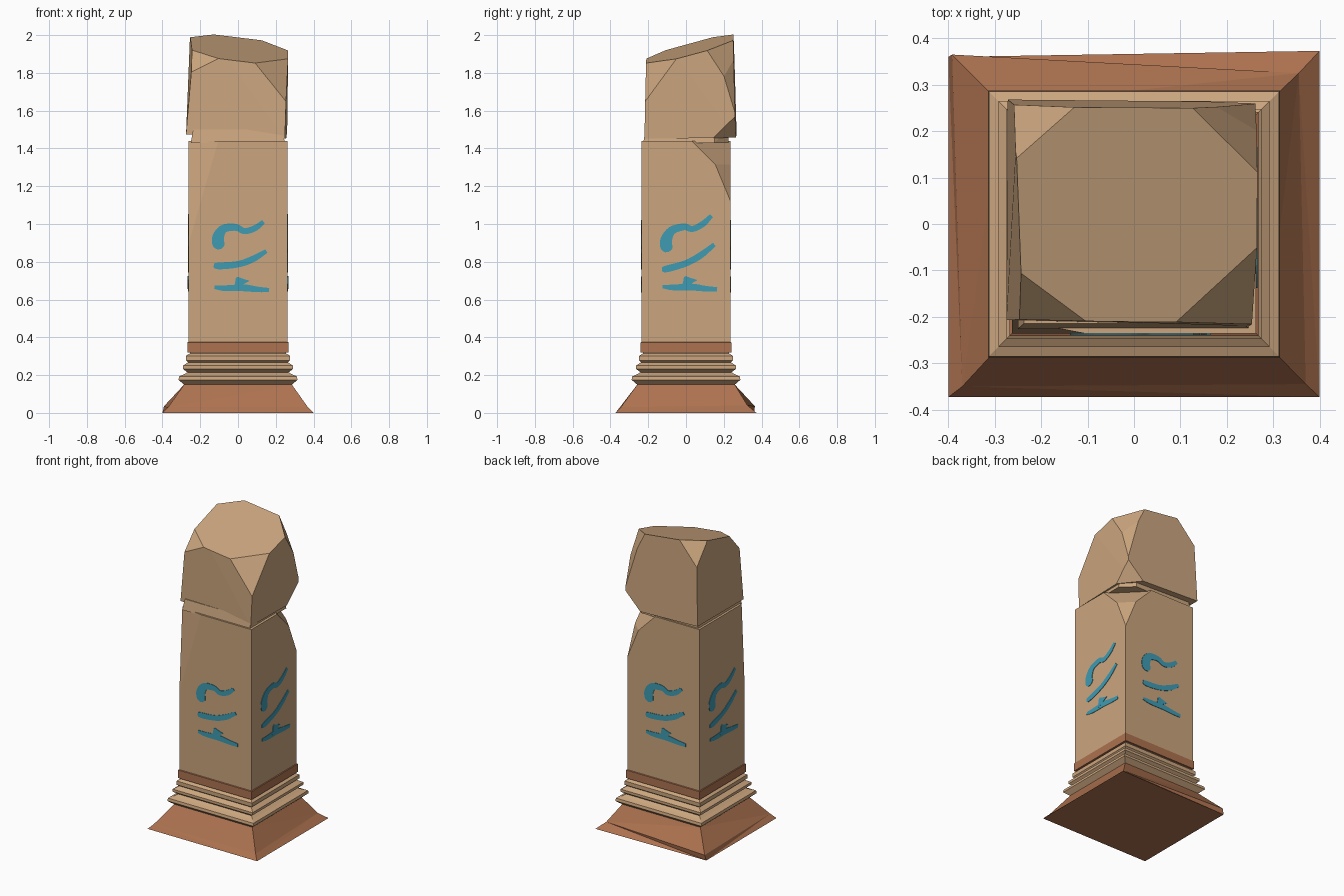
import bpy, bmesh, math
from mathutils import Vector, Matrix

if "Cube" in bpy.data.objects:
    bpy.data.objects.remove(bpy.data.objects["Cube"])


def material(name, rgb):
    m = bpy.data.materials.new(name)
    m.diffuse_color = (*rgb, 1)
    m.use_nodes = True
    m.node_tree.nodes["Principled BSDF"].inputs["Base Color"].default_value = m.diffuse_color
    return m


SAND = material("sandstone", (0.60, 0.38, 0.21))
CLAY = material("red clay", (0.42, 0.17, 0.08))
PAINT = material("blue paint", (0.05, 0.33, 0.45))


def finish(name, bm, mat):
    bmesh.ops.recalc_face_normals(bm, faces=bm.faces[:])
    me = bpy.data.meshes.new(name)
    bm.to_mesh(me)
    bm.free()
    me.materials.append(mat)
    ob = bpy.data.objects.new(name, me)
    bpy.context.collection.objects.link(ob)
    return ob


def square_stack(profile):
    """Loft rectangles (half width, z); depth is slightly smaller than width."""
    bm = bmesh.new()
    rings = []
    for r, z in profile:
        d = r - 0.027
        rings.append([bm.verts.new((x * r, y * d, z))
                      for x, y in ((-1, -1), (1, -1), (1, 1), (-1, 1))])
    for a, b in zip(rings, rings[1:]):
        for i in range(4):
            j = (i + 1) % 4
            bm.faces.new((a[i], a[j], b[j], b[i]))
    bm.faces.new(rings[0][::-1])
    bm.faces.new(rings[-1])
    return bm, rings


def hull(points):
    bm = bmesh.new()
    vs = [bm.verts.new(p) for p in points]
    bmesh.ops.convex_hull(bm, input=vs)
    bmesh.ops.dissolve_limit(bm, angle_limit=0.01, verts=bm.verts[:], edges=bm.edges[:])
    return bm


def chip(bm, centre, a, b, c):
    """Slice off the side of plane abc that is away from the centre."""
    a, b, c = Vector(a), Vector(b), Vector(c)
    n = (b - a).cross(c - a).normalized()
    if n.dot(Vector(centre) - a) > 0:
        n = -n
    bmesh.ops.bisect_plane(bm, geom=bm.verts[:] + bm.edges[:] + bm.faces[:], dist=1e-5,
                           plane_co=a, plane_no=n, clear_outer=True)
    bmesh.ops.holes_fill(bm, edges=[e for e in bm.edges if e.is_boundary], sides=0)


# Base: battered plinth with two worn corners
bm, rings = square_stack([(0.40, 0), (0.392, 0.035), (0.285, 0.15)])
rings[0][3].co = (-0.40, 0.36, 0)
rings[1][1].co = (0.37, -0.345, 0.03)
rings[1][2].co = (0.355, 0.325, 0.04)
rings[1][0].co = (-0.37, -0.35, 0.03)
bmesh.ops.triangulate(bm, faces=[f for f in bm.faces if len(f.verts) == 4])
finish("base", bm, CLAY)

# Stepped moulding
bm, _ = square_stack([(0.28, 0.145), (0.315, 0.175), (0.312, 0.193), (0.288, 0.203),
                      (0.268, 0.215), (0.292, 0.233), (0.292, 0.25), (0.264, 0.268),
                      (0.275, 0.277), (0.275, 0.302), (0.255, 0.315), (0.255, 0.33)])
finish("moulding", bm, SAND)

# Band under the shaft
bm, _ = square_stack([(0.268, 0.32), (0.268, 0.373), (0.255, 0.38)])
finish("band", bm, CLAY)

# Shaft with chipped upper corners
bm, _ = square_stack([(0.263, 0.372), (0.263, 1.44)])
mid = (0, 0, 0.9)
chip(bm, mid, (-0.105, -0.236, 1.44), (-0.263, -0.205, 1.44), (-0.263, -0.236, 0.89))
chip(bm, mid, (0.263, 0.155, 1.315), (0.183, 0.236, 1.315), (0.263, 0.236, 1.12))
chip(bm, mid, (0.263, 0.155, 1.315), (0.183, 0.236, 1.315), (0.263, 0.03, 1.44))
finish("shaft", bm, SAND)

# Neck joining shaft and broken top
neck = [(x, y, z) for z, s in ((1.43, 1), (1.50, 0.95))
        for x, y in ((-0.25 * s, -0.226 * s), (0.248 * s, -0.226 * s), (0.248 * s, 0.15),
                     (0.17, 0.225), (-0.25 * s, 0.225))]
finish("neck", hull(neck), SAND)

# Broken top block: leaning box, slanted top, chipped corners
bm = hull([(-0.275, -0.207, 1.475), (0.248, -0.22, 1.453), (0.26, 0.263, 1.455),
           (-0.272, 0.268, 1.475), (-0.222, -0.205, 2.1), (0.268, -0.207, 2.1),
           (0.268, 0.245, 2.1), (-0.25, 0.25, 2.1)])
mid = (0, 0, 1.65)


def top_z(x, y):
    return 1.92 + 0.27 * y - 0.12 * x


def on_top(x, y):
    return (x, y, top_z(x, y))


chip(bm, mid, on_top(0, 0), on_top(0.2, 0), on_top(0, 0.2))
for a, b, low in (((-0.23, -0.116), (-0.107, -0.207), (-0.235, -0.207, 1.81)),
                  ((0.266, -0.05), (0.092, -0.21), (0.258, -0.212, 1.65)),
                  ((-0.255, 0.14), (-0.128, 0.252), (-0.258, 0.255, 1.86)),
                  ((0.126, 0.25), (0.268, 0.11), (0.266, 0.20, 1.78))):
    chip(bm, mid, on_top(*a), on_top(*b), low)
chip(bm, mid, (0.266, 0.20, 1.78), (0.205, 0.254, 1.78), (0.263, 0.258, 1.59))
chip(bm, mid, (0.26, 0.14, 1.455), (0.263, 0.26, 1.57), (0.15, 0.264, 1.46))
finish("top_block", bm, SAND)


# Painted brush strokes: thin ribbons given as (across, height, width)
def smooth(pts, n=5):
    p = [Vector(q) for q in pts]
    p = [2 * p[0] - p[1]] + p + [2 * p[-1] - p[-2]]
    out = []
    for a, b, c, d in zip(p, p[1:], p[2:], p[3:]):
        for k in range(n):
            t = k / n
            out.append(0.5 * (2 * b + (c - a) * t + (2 * a - 5 * b + 4 * c - d) * t * t
                              + (3 * b - a - 3 * c + d) * t ** 3))
    return out + [p[-2]]


def stroke(name, pts, reach, turn):
    path = smooth(pts)
    bm = bmesh.new()
    rot = Matrix.Rotation(turn, 4, 'Z')
    rows = []
    for i, q in enumerate(path):
        t = path[min(i + 1, len(path) - 1)] - path[max(i - 1, 0)]
        side = Vector((-t.y, t.x)).normalized() * max(q.z, 0.004) / 2
        row = []
        for s, depth in ((1, 0.003), (-1, 0.003), (-1, -0.002), (1, -0.002)):
            row.append(bm.verts.new(rot @ Vector((q.x + s * side.x, -reach - depth,
                                                  q.y + s * side.y))))
        rows.append(row)
    for a, b in zip(rows, rows[1:]):
        for i in range(4):
            j = (i + 1) % 4
            bm.faces.new((a[i], a[j], b[j], b[i]))
    bm.faces.new(rows[0])
    bm.faces.new(rows[-1])
    finish(name, bm, PAINT)


LEVEL = [[(-0.10, 0.866, 0.02), (-0.102, 0.885, 0.06), (-0.105, 0.93, 0.062),
          (-0.075, 0.975, 0.045), (-0.01, 0.982, 0.036), (0.035, 0.962, 0.032),
          (0.09, 0.978, 0.032), (0.135, 1.012, 0.022)],
         [(-0.128, 0.782, 0.022), (-0.10, 0.778, 0.036), (0.0, 0.787, 0.034),
          (0.08, 0.815, 0.034), (0.15, 0.857, 0.022)],
         [(-0.125, 0.665, 0.018), (-0.07, 0.66, 0.03), (0.03, 0.662, 0.036),
          (0.10, 0.654, 0.03), (0.165, 0.65, 0.022)],
         [(-0.006, 0.718, 0.012), (0.004, 0.70, 0.045), (0.018, 0.675, 0.10)]]
# the side faces carry the same strokes, slanting upward
SLANT = [[(u, v + (0.2 * u + 0.005 if k < 2 else 0.004), w) for u, v, w in line]
         for k, line in enumerate(LEVEL)]

for face, lines, reach, quarter in (("front", LEVEL, 0.236, 0), ("right", SLANT, 0.263, 1),
                                    ("back", LEVEL, 0.236, 2), ("left", SLANT, 0.263, 3)):
    for k, line in enumerate(lines):
        stroke(f"{face}_stroke_{k + 1}", line, reach + 0.0005 * (k == 3), quarter * math.pi / 2)
